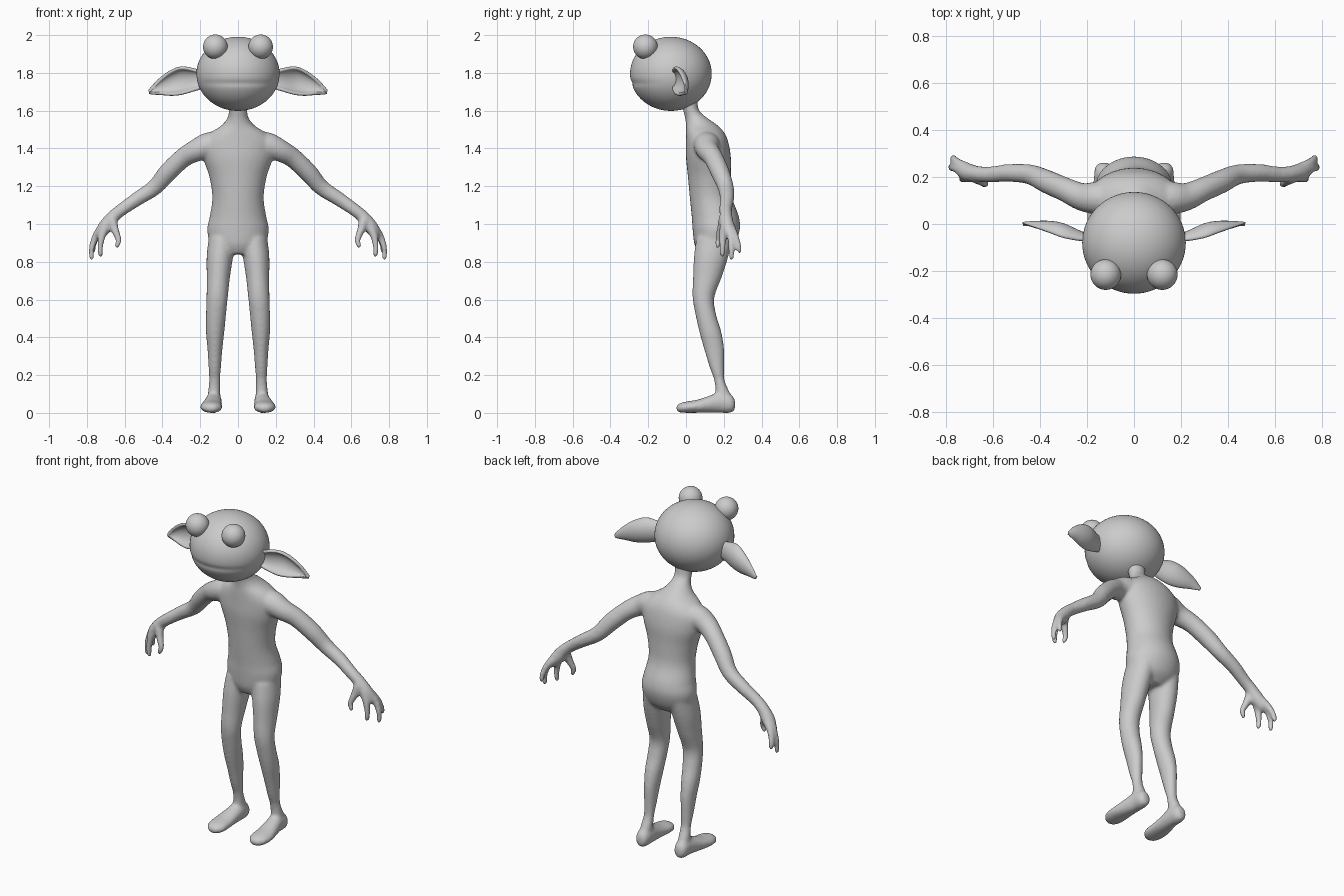
import bpy, bmesh, math
from mathutils import Vector, Matrix

cube = bpy.data.objects.get("Cube")
if cube:
    bpy.data.objects.remove(cube)

skin = bpy.data.materials.new("grey_skin")
skin.use_nodes = True
GREY = (0.6, 0.6, 0.6, 1)
skin.diffuse_color = GREY
skin.node_tree.nodes["Principled BSDF"].inputs["Base Color"].default_value = GREY


def finish(bm, name):
    bmesh.ops.recalc_face_normals(bm, faces=bm.faces)
    for f in bm.faces:
        f.smooth = True
    me = bpy.data.meshes.new(name)
    bm.to_mesh(me)
    bm.free()
    me.materials.append(skin)
    ob = bpy.data.objects.new(name, me)
    bpy.context.collection.objects.link(ob)
    return ob


def smooth_rows(rows, steps=5):
    """Catmull-Rom interpolation of equal-length number rows."""
    rows = [Vector(r) for r in rows]
    out = []
    for i in range(len(rows) - 1):
        a, b, c = rows[max(i - 1, 0)], rows[i], rows[i + 1]
        d = rows[min(i + 2, len(rows) - 1)]
        for k in range(steps):
            t = k / steps
            out.append(0.5 * (2 * b + (c - a) * t + (2 * a - 5 * b + 4 * c - d) * t * t
                              + (3 * b - a - 3 * c + d) * t ** 3))
    return out + [rows[-1]]


def skin_rings(bm, rings):
    vs = [[bm.verts.new(p) for p in ring] for ring in rings]
    n = len(vs[0])
    for a, b in zip(vs, vs[1:]):
        for i in range(n):
            bm.faces.new((a[i], a[(i + 1) % n], b[(i + 1) % n], b[i]))
    bm.faces.new(vs[0])
    bm.faces.new(vs[-1])


def loft(bm, rows, place, n=32):
    """Elliptical rings from rows of (position, u min, u max, v min, v max)."""
    rings = []
    for p, u0, u1, v0, v1 in smooth_rows(rows):
        rings.append([place(p, (u0 + u1) / 2 + (u1 - u0) / 2 * math.cos(a),
                            (v0 + v1) / 2 + (v1 - v0) / 2 * math.sin(a))
                      for a in (2 * math.pi * i / n for i in range(n))])
    skin_rings(bm, rings)


def tube(bm, rows, side, n=16):
    """Round limb along rows of (x, y, z, radius), with a domed tip."""
    rows = smooth_rows(rows)
    pts = [Vector((r[0] * side, r[1], r[2])) for r in rows]
    rad = [r[3] for r in rows]
    tip = (pts[-1] - pts[-2]).normalized()
    end, r = pts[-1], rad[-1]
    for a in (0.5, 1.0, 1.4):
        pts.append(end + tip * r * math.sin(a))
        rad.append(r * math.cos(a))
    rings = []
    for i, p in enumerate(pts):
        t = (pts[min(i + 1, len(pts) - 1)] - pts[max(i - 1, 0)]).normalized()
        u = t.cross(Vector((0, 1, 0))).normalized()
        v = t.cross(u)
        rings.append([p + rad[i] * (u * math.cos(a) + v * math.sin(a))
                      for a in (2 * math.pi * k / n for k in range(n))])
    skin_rings(bm, rings)


# Body: torso, legs, feet, arms and hands fused into one skin
bm = bmesh.new()
torso = [(0.84, -.09, .09, .07, .20), (0.89, -.145, .145, .045, .255),
         (0.97, -.163, .163, .035, .285), (1.04, -.15, .15, .03, .28),
         (1.14, -.136, .136, .02, .245), (1.25, -.152, .152, .01, .238),
         (1.35, -.185, .185, 0, .238), (1.43, -.19, .19, 0, .225),
         (1.48, -.15, .15, 0, .205), (1.52, -.09, .09, 0, .17),
         (1.56, -.057, .057, -.005, .115), (1.60, -.05, .05, -.015, .07),
         (1.66, -.055, .055, -.03, .06)]
loft(bm, torso, lambda p, u, v: (u, v, p))

leg = [(0.03, .09, .165, .15, .25), (0.10, .093, .16, .155, .235),
       (0.17, .094, .153, .15, .205), (0.24, .09, .156, .125, .202),
       (0.34, .082, .162, .095, .202), (0.43, .072, .17, .07, .187),
       (0.52, .063, .17, .05, .16), (0.61, .054, .167, .035, .15),
       (0.72, .042, .166, .037, .19), (0.83, .025, .166, .042, .225),
       (0.93, .01, .155, .055, .25)]
foot = [(-.052, .125, .15, .015, .035), (-.035, .10, .18, .002, .05),
        (0, .083, .198, 0, .06), (.06, .083, .198, 0, .07),
        (.12, .085, .185, 0, .09), (.18, .085, .172, 0, .11),
        (.235, .09, .167, 0, .10), (.26, .105, .15, .015, .07)]
arm = [(.06, .11, 1.41, .075), (.15, .11, 1.415, .072), (.22, .115, 1.39, .06),
       (.29, .145, 1.35, .052), (.37, .18, 1.275, .05), (.44, .21, 1.195, .043),
       (.53, .217, 1.135, .038), (.61, .21, 1.08, .034), (.66, .212, 1.04, .034),
       (.70, .218, .99, .038), (.725, .225, .955, .032)]
digits = [[(.67, .20, 1.03, .028), (.652, .185, .97, .022), (.632, .17, .915, .016),
           (.642, .167, .885, .014)],
          [(.70, .205, .99, .028), (.722, .195, .93, .02), (.73, .193, .87, .016),
           (.727, .193, .838, .014)],
          [(.71, .22, .99, .03), (.755, .237, .93, .02), (.775, .24, .87, .016),
           (.776, .24, .822, .014)],
          [(.70, .23, .99, .028), (.745, .258, .94, .02), (.765, .276, .89, .016),
           (.768, .284, .858, .014)]]
for side in (1, -1):
    loft(bm, leg, lambda p, u, v: (side * u, v, p), 24)
    loft(bm, foot, lambda p, u, v: (side * u, p, v), 24)
    for path in [arm] + digits:
        tube(bm, path, side)
body = finish(bm, "body")
fuse = body.modifiers.new("fuse", "REMESH")
fuse.mode = 'VOXEL'
fuse.voxel_size = 0.009
fuse.use_smooth_shade = True
soft = body.modifiers.new("soften", "SMOOTH")
soft.factor = 0.5
soft.iterations = 8


def ball(name, centre, radii, segments, rings):
    bm = bmesh.new()
    bmesh.ops.create_uvsphere(bm, u_segments=segments, v_segments=rings, radius=1)
    bm.transform(Matrix.Translation(centre) @ Matrix.Diagonal((*radii, 1)))
    return bm


# Head with a shallow mouth crease across the front
bm = ball("head", (0, -.08, 1.795), (.22, .216, .196), 64, 64)
for v in bm.verts:
    front = max(0, (-.08 - v.co.y) / .216)
    v.co.y += .006 * front * math.exp(-((v.co.z - 1.745) / .014) ** 2)
finish(bm, "head")

# Leaf-shaped cupped ears: rows of (x, top z, bottom z, rim y, cup depth)
ear = [(.18, 1.80, 1.725, -.07, .015), (.23, 1.817, 1.71, -.072, .035),
       (.30, 1.828, 1.69, -.06, .055), (.355, 1.808, 1.685, -.04, .045),
       (.41, 1.768, 1.69, -.02, .025), (.45, 1.727, 1.692, -.006, .008),
       (.472, 1.70, 1.695, 0, 0)]
for side, label in ((1, "left"), (-1, "right")):
    finish(ball("eye", (side * .12, -.215, 1.938), (.065, .065, .065), 32, 24), label + "_eye")
    bm = bmesh.new()
    grid = []
    for x, top, low, rim, depth in smooth_rows(ear, 4):
        grid.append([bm.verts.new((side * x, rim + depth * math.sin(math.pi * k / 10),
                                   top + (low - top) * (1 - math.cos(math.pi * k / 10)) / 2))
                     for k in range(11)])
    for a, b in zip(grid, grid[1:]):
        for k in range(10):
            bm.faces.new((a[k], a[k + 1], b[k + 1], b[k]))
    ob = finish(bm, label + "_ear")
    thick = ob.modifiers.new("thickness", "SOLIDIFY")
    thick.thickness = 0.018
    thick.offset = 0
    ob.modifiers.new("round", "SUBSURF").levels = 1
